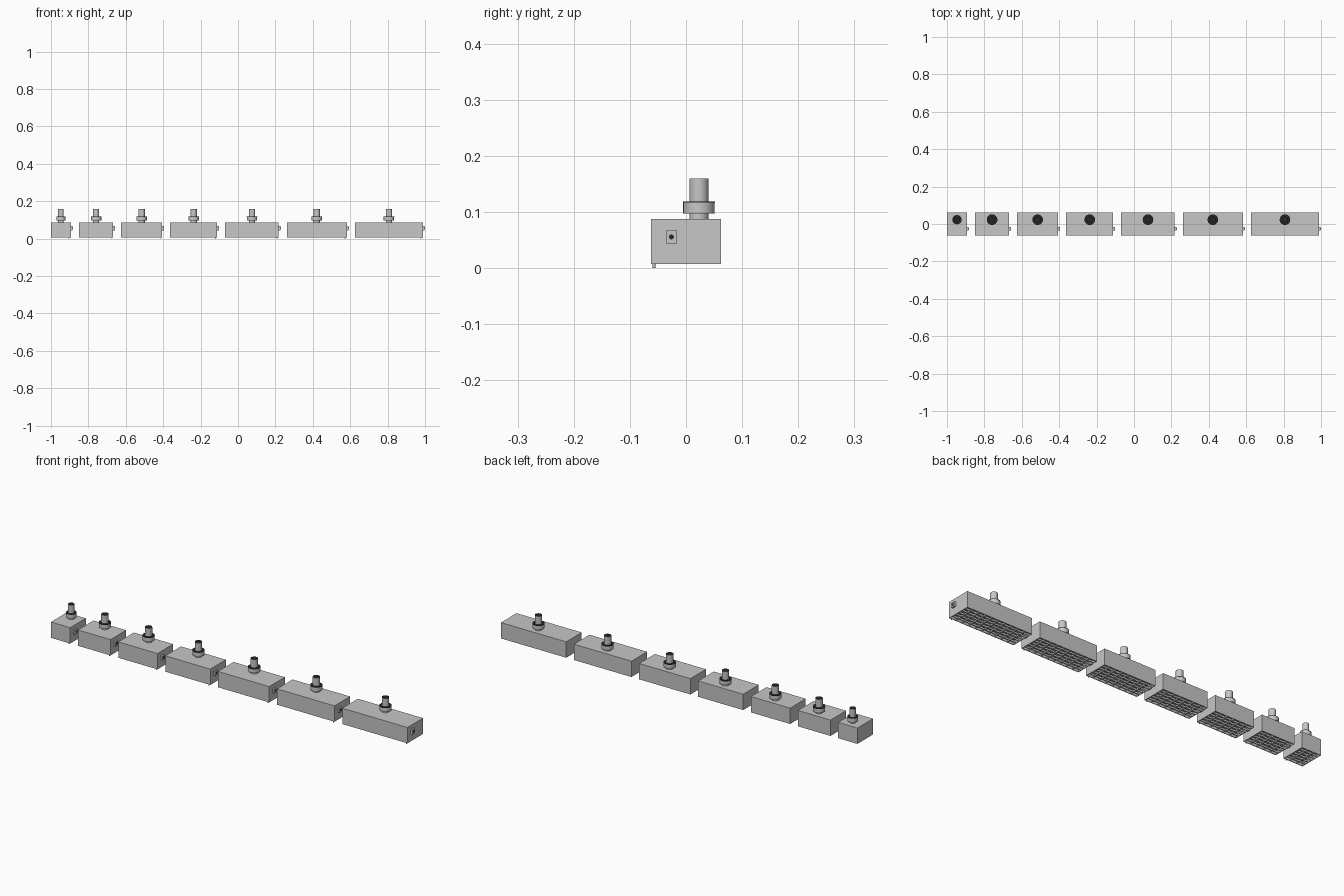
import bpy
import bmesh
import math
from mathutils import Matrix, Vector

if "Cube" in bpy.data.objects:
    bpy.data.objects.remove(bpy.data.objects["Cube"])


def material(name, value):
    m = bpy.data.materials.new(name)
    m.use_nodes = True
    color = (value, value, value, 1)
    m.diffuse_color = color
    m.node_tree.nodes["Principled BSDF"].inputs["Base Color"].default_value = color
    return m


GREY = material("light grey metal", 0.57)
DARK = material("dark rubber", 0.02)


def finish(bm, name, smooth=False):
    mesh = bpy.data.meshes.new(name)
    bmesh.ops.recalc_face_normals(bm, faces=bm.faces)
    bm.to_mesh(mesh)
    bm.free()
    mesh.materials.append(GREY)
    mesh.materials.append(DARK)
    obj = bpy.data.objects.new(name, mesh)
    bpy.context.collection.objects.link(obj)
    if smooth:
        bpy.ops.object.select_all(action="DESELECT")
        obj.select_set(True)
        bpy.context.view_layer.objects.active = obj
        bpy.ops.object.shade_smooth_by_angle(angle=math.radians(35))
    return obj


def add_box(bm, low, high):
    low, high = Vector(low), Vector(high)
    mat = Matrix.Translation((low + high) / 2) @ Matrix.Diagonal((*(high - low), 1))
    return bmesh.ops.create_cube(bm, size=1, matrix=mat)["verts"]


def add_cylinder(bm, radius, start, end, segments=32):
    start, end = Vector(start), Vector(end)
    axis = end - start
    mat = Matrix.Translation((start + end) / 2) @ axis.to_track_quat("Z", "Y").to_matrix().to_4x4()
    return bmesh.ops.create_cone(bm, cap_ends=True, segments=segments, radius1=radius,
                                 radius2=radius, depth=axis.length, matrix=mat)["verts"]


def darken(verts, rule=lambda f: True):
    for f in {f for v in verts for f in v.link_faces}:
        f.normal_update()
        if rule(f):
            f.material_index = 1


FRONT, BACK, BASE, TOP = -0.062, 0.062, 0.007, 0.087
WALL, DEPTH, BLADE = 0.005, 0.02, 0.0016


def plenum(left, right, name):
    # Housing with an opening recessed into the underside
    bm = bmesh.new()
    add_box(bm, (left, FRONT, BASE), (right, BACK, TOP))
    bm.faces.ensure_lookup_table()
    bottom = min(bm.faces, key=lambda f: f.calc_center_median().z)
    bmesh.ops.inset_region(bm, faces=[bottom], thickness=WALL)
    region = bmesh.ops.extrude_face_region(bm, geom=[bottom])
    bmesh.ops.translate(bm, vec=(0, 0, DEPTH),
                        verts=[g for g in region["geom"] if isinstance(g, bmesh.types.BMVert)])
    if bottom.is_valid:
        bmesh.ops.delete(bm, geom=[bottom], context="FACES")
    finish(bm, name + "_housing")

    # Grille of long and cross blades
    bm = bmesh.new()
    columns, rows = max(2, round((right - left) / 0.036)), 6
    for i in range(1, columns):
        x = left + (right - left) * i / columns
        add_box(bm, (x - BLADE, FRONT + WALL, BASE + 0.001), (x + BLADE, BACK - WALL, BASE + 0.011))
    for i in range(1, rows):
        y = FRONT + (BACK - FRONT) * i / rows
        add_box(bm, (left + WALL, y - BLADE, BASE), (right - WALL, y + BLADE, BASE + 0.009))
    finish(bm, name + "_grille")

    # Inlet pipe with a collar, dark on the upper faces
    bm = bmesh.new()
    x, y = (left + right) / 2, 0.023
    size = 0.87 if right - left < 0.15 else 1
    pipe = add_cylinder(bm, 0.0168 * size, (x, y, TOP - 0.002), (x, y, 0.16))
    collar = add_cylinder(bm, 0.028 * size, (x, y, 0.097), (x, y, 0.117))
    darken(pipe + collar, lambda f: f.normal.z > 0.9)
    gasket = add_cylinder(bm, 0.0283 * size, (x, y, 0.1165), (x, y, 0.1185))
    darken(gasket)
    finish(bm, name + "_inlet_pipe", True)

    # Cable box with a dark gland on the end wall
    bm = bmesh.new()
    add_box(bm, (right - 0.001, -0.036, 0.044), (right + 0.009, -0.016, 0.067))
    gland = add_cylinder(bm, 0.0045, (right + 0.005, -0.026, 0.0555), (right + 0.011, -0.026, 0.0555), 12)
    darken(gland)
    finish(bm, name + "_cable_box", True)

    # Latch pin below the front corner
    bm = bmesh.new()
    add_cylinder(bm, 0.0025, (right - 0.01, -0.057, 0), (right - 0.01, -0.057, BASE + 0.001), 12)
    finish(bm, name + "_latch_pin", True)


# Row of units growing in length
GAP = 0.0432
edge = -1.0
for number, width in enumerate((0.107, 0.182, 0.219, 0.251, 0.286, 0.321, 0.364), 1):
    plenum(edge, edge + width, f"unit_{number}")
    edge += width + GAP
